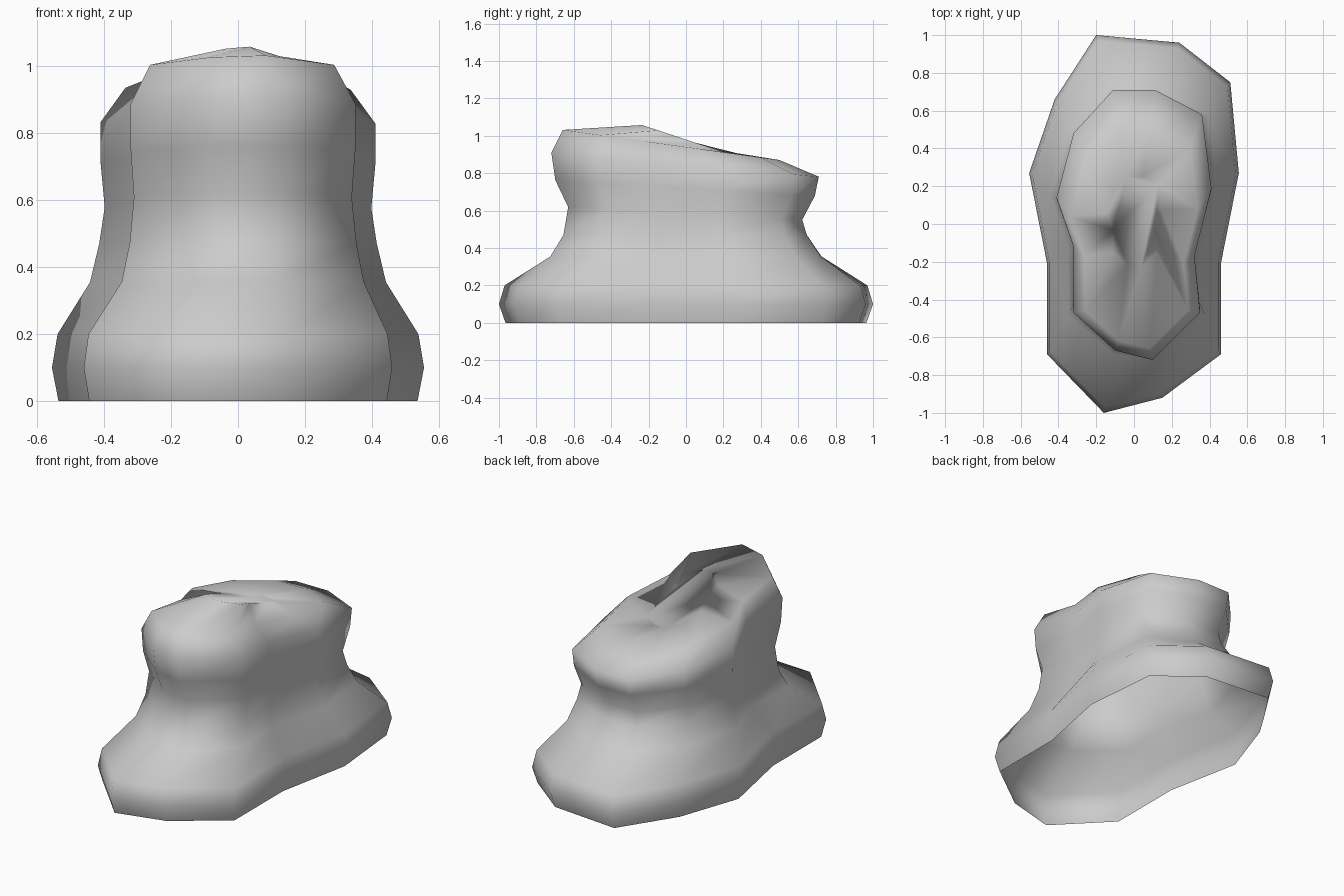
import bpy
import bmesh
from mathutils import Vector

# Remove the default cube
default_cube = bpy.data.objects.get("Cube")
if default_cube:
    bpy.data.objects.remove(default_cube, do_unlink=True)


def make_material(name, colour):
    material = bpy.data.materials.new(name)
    material.use_nodes = True
    material.diffuse_color = colour
    material.node_tree.nodes["Principled BSDF"].inputs["Base Color"].default_value = colour
    return material


# Plan outlines, clockwise from the back: wide foot and narrower head
foot_outline = [(-.2, 1), (.24, .96), (.51, .75), (.555, .27), (.46, -.21), (.46, -.69),
                (.15, -.92), (-.16, -1), (-.46, -.69), (-.46, -.21), (-.555, .27), (-.42, .66)]
head_outline = [(-.11, .71), (.11, .71), (.36, .58), (.41, .19), (.32, -.17), (.35, -.47),
                (.1, -.72), (-.1, -.67), (-.32, -.47), (-.32, -.12), (-.41, .14), (-.32, .48)]

# Each level: blend from foot to head, x scale, y scale, y shift, height, slope along y
levels = [
    (0, .965, .965, 0, 0, 0),
    (0, 1, 1, 0, .1, 0),
    (0, .97, .97, 0, .2, 0),
    (.9, 1.04, .98, 0, .355, 0),
    (1, 1.01, .91, 0, .47, 0),
    (1, .97, .875, 0, .585, -.055),
    (1, 1, .97, 0, .72, -.06),
    (1, 1, 1, 0, .845, -.09),
    (1, .82, .81, -.075, .94, -.139),
    (1, .35, .34, .01, .98, -.33),
]


def add_ring(mesh, blend, scale_x, scale_y, shift, height, slope):
    ring = []
    for foot, head in zip(foot_outline, head_outline):
        point = Vector(foot).lerp(Vector(head), blend)
        x, y = point.x * scale_x, point.y * scale_y + shift
        ring.append(mesh.verts.new((x, y, height + slope * y)))
    return ring


def bridge(mesh, lower, upper):
    for i in range(len(lower)):
        # Rings run clockwise, so wind the wall faces to point outward
        mesh.faces.new((lower[i], upper[i], upper[i - 1], lower[i - 1]))


# Boulder shell: stacked rings, closed on top and open underneath
shell = bmesh.new()
rings = [add_ring(shell, *level) for level in levels]
for lower_ring, upper_ring in zip(rings, rings[1:]):
    bridge(shell, lower_ring, upper_ring)
shell.faces.new(list(reversed(rings[-1])))
shell.normal_update()
for face in shell.faces:
    face.smooth = True

mesh_data = bpy.data.meshes.new("boulder")
shell.to_mesh(mesh_data)
shell.free()
mesh_data.materials.append(make_material("stone grey", (.6, .6, .6, 1)))
boulder = bpy.data.objects.new("boulder", mesh_data)
bpy.context.collection.objects.link(boulder)
